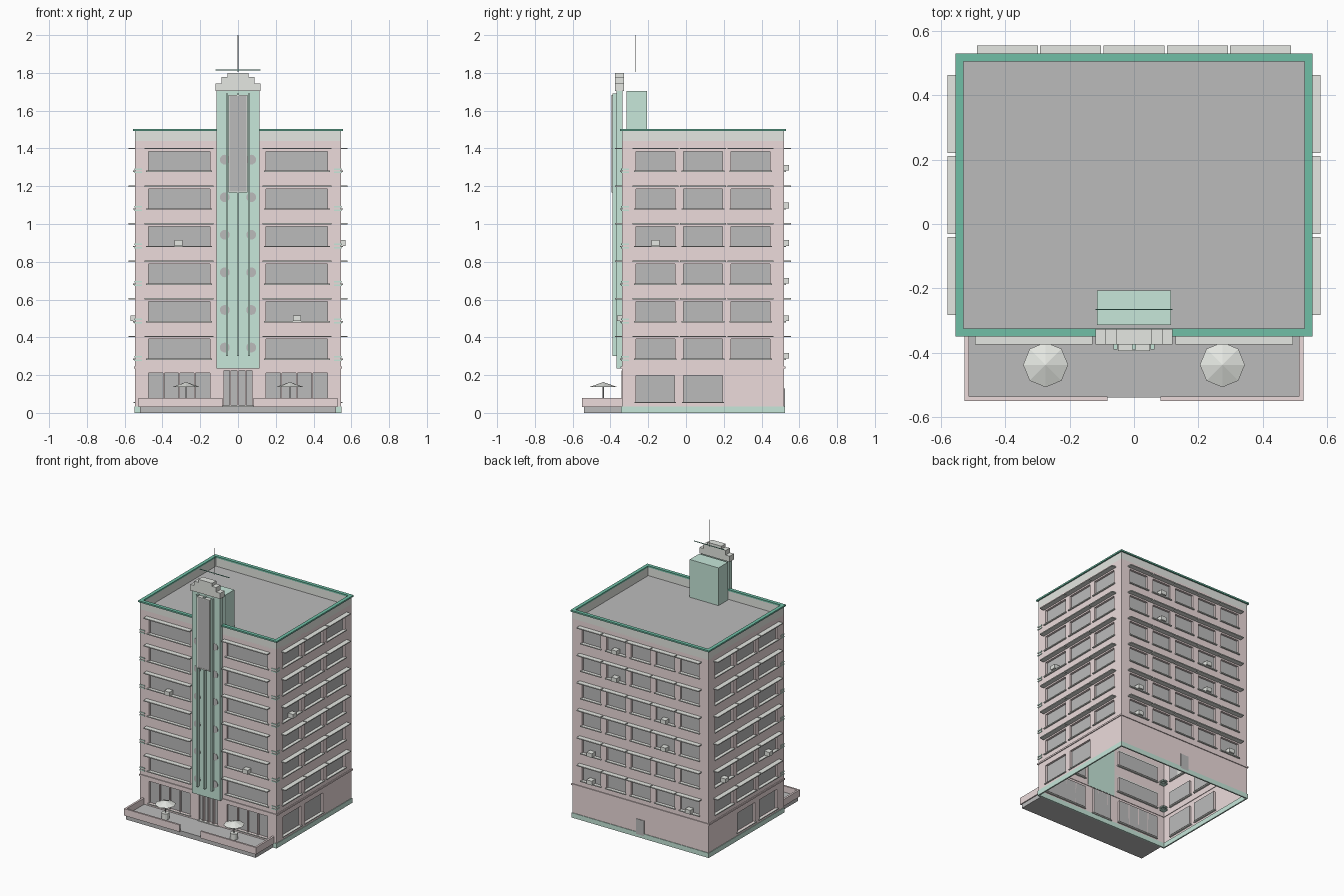
import bpy, bmesh, math
from mathutils import Vector, Matrix

if "Cube" in bpy.data.objects:
    bpy.data.objects.remove(bpy.data.objects["Cube"])

CY, HX, HY = 0.09, 0.545, 0.43          # body centre y and half sizes
FLOORS = [0.286 + 0.199 * k for k in range(6)]


def mat(name, col):
    m = bpy.data.materials.new(name)
    m.diffuse_color = (*col, 1)
    m.use_nodes = True
    m.node_tree.nodes["Principled BSDF"].inputs["Base Color"].default_value = m.diffuse_color
    return m


PINK = mat("pink_plaster", (0.84, 0.71, 0.71))
MINT = mat("mint_plaster", (0.57, 0.80, 0.70))
GREEN = mat("green_trim", (0.16, 0.52, 0.38))
PALE = mat("pale_stone", (0.78, 0.80, 0.76))
GREY = mat("grey_glass", (0.5, 0.5, 0.5))


def finish(name, bm, *mats):
    me = bpy.data.meshes.new(name)
    bm.to_mesh(me)
    bm.free()
    ob = bpy.data.objects.new(name, me)
    for m in mats:
        me.materials.append(m)
    bpy.context.collection.objects.link(ob)
    return ob


def boxes(name, items, *mats):
    """One object from boxes given as (x0, x1, y0, y1, z0, z1)."""
    bm = bmesh.new()
    for x0, x1, y0, y1, z0, z1 in items:
        mid = Vector((x0 + x1, y0 + y1, z0 + z1)) / 2
        size = (abs(x1 - x0), abs(y1 - y0), abs(z1 - z0), 1)
        bmesh.ops.create_cube(bm, size=1, matrix=Matrix.Translation(mid) @ Matrix.Diagonal(size))
    return finish(name, bm, *mats)


def ring(name, grow, inner, z0, z1, m):
    """Rectangular frame around the body; grow and inner are offsets from the wall."""
    bm = bmesh.new()
    loops = []
    for off, z in ((grow, z0), (grow, z1), (inner, z1), (inner, z0)):
        a, b = HX + off, HY + off
        loops.append([bm.verts.new((x, CY + y, z)) for x, y in ((-a, -b), (a, -b), (a, b), (-a, b))])
    for i in range(4):
        p, q = loops[i], loops[(i + 1) % 4]
        for j in range(4):
            k = (j + 1) % 4
            bm.faces.new((p[j], p[k], q[k], q[j]))
    return finish(name, bm, m)


def rods(name, items, m, segs=8):
    """Cones and cylinders given as (x, y, z0, z1, r0, r1, axis)."""
    bm = bmesh.new()
    for x, y, z0, z1, r0, r1, axis in items:
        if axis == "y":   # here y is the mid depth, z0 the height, z1 the thickness
            M = Matrix.Translation((x, y, z0)) @ Matrix.Rotation(math.pi / 2, 4, "X")
            h = z1
        else:
            M, h = Matrix.Translation((x, y, (z0 + z1) / 2)), z1 - z0
        bmesh.ops.create_cone(bm, cap_ends=True, segments=segs, radius1=r0, radius2=r1, depth=h, matrix=M)
    return finish(name, bm, m)


class Side:
    """One facade: u runs along the wall, d outwards from it."""

    def __init__(self, name, nx, ny):
        self.name = name
        self.n, self.u = Vector((nx, ny, 0)), Vector((-ny, nx, 0))
        self.half, self.off = (HX, HY) if ny else (HY, HX)

    def pt(self, u, z, d=0):
        return Vector((0, CY, z)) + self.u * u + self.n * (self.off + d)

    def box(self, u0, u1, z0, z1, d0, d1):
        a, b = self.pt(u0, z0, d0), self.pt(u1, z1, d1)
        return (a.x, b.x, a.y, b.y, z0, z1)

    def wall(self, holes, depth=0.015):
        us = sorted({-self.half, self.half, *(round(h[i], 4) for h in holes for i in (0, 1))})
        zs = sorted({0, 1.44, *(round(h[i], 4) for h in holes for i in (2, 3))})
        bm = bmesh.new()

        def quad(pts, mi=0):
            bm.faces.new([bm.verts.new(p) for p in pts]).material_index = mi
        for u0, u1 in zip(us, us[1:]):
            for z0, z1 in zip(zs, zs[1:]):
                um, zm = (u0 + u1) / 2, (z0 + z1) / 2
                if not any(h[0] < um < h[1] and h[2] < zm < h[3] for h in holes):
                    quad([self.pt(u0, z0), self.pt(u1, z0), self.pt(u1, z1), self.pt(u0, z1)])
        for u0, u1, z0, z1 in holes:
            c = [(u0, z0), (u1, z0), (u1, z1), (u0, z1)]
            quad([self.pt(*p, -depth) for p in c], 1)
            for i in range(4):
                p, q = c[i], c[(i + 1) % 4]
                quad([self.pt(*p), self.pt(*q), self.pt(*q, -depth), self.pt(*p, -depth)])
        bmesh.ops.remove_doubles(bm, verts=bm.verts, dist=1e-5)
        finish(self.name + "_wall", bm, PINK, GREY)


front, right = Side("front", 0, -1), Side("right", 1, 0)
back, left = Side("back", 0, 1), Side("left", -1, 0)

# Facades: side, window centres, window/awning/sill widths, ground openings, cooling units (u, floor)
side_u = [-0.252, 0, 0.252]
ground = lambda cs: [(c - 0.102, c + 0.102, 0.058, 0.197) for c in cs]
shop = [(-0.475, -0.148, 0.053, 0.212), (-0.075, 0.075, 0.04, 0.225), (0.148, 0.475, 0.053, 0.212)]
facades = [
    (front, [-0.3115, 0.3115], 0.327, 0.366, 0.35, shop, [(-0.315, 3), (0.312, 1)]),
    (right, side_u, 0.205, 0.243, 0.225, ground([-0.252, 0]), [(-0.252, 3)]),
    (back, [0.197 * i for i in range(-2, 3)], 0.15, 0.19, 0.165, [],
     [(-0.197, 5), (-0.197, 4), (0.197, 3), (0.197, 2), (-0.394, 1), (-0.394, 0), (0.394, 0)]),
    (left, side_u, 0.205, 0.243, 0.225, ground([0, 0.252]), [(-0.252, 1), (0.252, 1)]),
]
awnings, sills, units = [], [], []
for s, cs, w, aw, sw, low, acs in facades:
    s.wall([(c - w / 2, c + w / 2, z, z + 0.104) for c in cs for z in FLOORS] + low)
    for z in FLOORS:
        for c in cs:
            awnings.append(s.box(c - aw / 2, c + aw / 2, z + 0.115, z + 0.122, 0, 0.035))
            sills.append(s.box(c - sw / 2, c + sw / 2, z - 0.006, z + 0.001, -0.012, 0.01))
    for u0, u1, z0, z1 in low:
        sills.append(s.box(u0 - 0.008, u1 + 0.008, z0 - 0.006, z0, -0.012, 0.008))
    for u, k in acs:
        units.append(s.box(u - 0.021, u + 0.021, FLOORS[k] + 0.001, FLOORS[k] + 0.031, -0.015, 0.025))
boxes("window_awnings", awnings, PALE)
boxes("window_sills", sills, PALE)
boxes("cooling_units", units, PALE)

# Shopfront mullions, entrance leaves and back door
bars = [front.box(s * c - 0.004, s * c + 0.004, 0.053, 0.212, -0.015, -0.003)
        for s in (-1, 1) for c in (0.23, 0.312, 0.394)]
bars += [front.box(c - 0.004, c + 0.004, 0.04, 0.225, -0.015, 0.002) for c in (-0.04, 0, 0.04)]
boxes("shopfront_mullions", bars, PINK)
boxes("back_door", [back.box(-0.032, 0.032, 0.02, 0.13, -0.002, 0.004)], GREY)

# Horizontal trims, parapet and roof
ring("base_trim", 0.004, -0.006, 0, 0.035, MINT)
ring("ground_floor_band", 0.006, -0.004, 0.235, 0.246, PINK)
ring("parapet", 0, -0.015, 1.43, 1.492, PALE)
ring("cornice", 0.01, -0.015, 1.492, 1.503, GREEN)
boxes("roof_deck", [(-0.535, 0.535, CY - 0.42, CY + 0.42, 1.425, 1.432)], GREY)

# Small corner stripes on the front corners
boxes("corner_stripes", [(s * 0.507, s * 0.549, -0.344, -0.302, z + dz, z + dz + 0.008)
                         for s in (-1, 1) for z in FLOORS for dz in (-0.012, 0.006)], MINT)

# Front tower with portholes, fins and sign panel
boxes("tower_slab", [(-0.113, 0.113, -0.367, -0.335, 0.236, 1.705)], MINT)
rods("tower_portholes", [(s * 0.07, -0.367, z + 0.06, 0.004, 0.026, 0.026, "y")
                         for s in (-1, 1) for z in FLOORS], GREY, 20)
boxes("tower_fins", [(x - 0.006, x + 0.006, -0.39, -0.36, 0.3, 1.69) for x in (-0.058, 0, 0.058)], MINT)
boxes("sign_panel", [(-0.047, 0.047, -0.393, -0.36, 1.17, 1.68)], GREY)
boxes("sign_border", [(-0.05, -0.044, -0.395, -0.36, 1.167, 1.683), (0.044, 0.05, -0.395, -0.36, 1.167, 1.683),
                      (-0.05, 0.05, -0.395, -0.36, 1.677, 1.683), (-0.05, 0.05, -0.395, -0.36, 1.167, 1.173)], PALE)
boxes("tower_cap", [(-0.12, 0.12, -0.375, -0.327, 1.703, 1.745), (-0.088, 0.088, -0.375, -0.327, 1.745, 1.778),
                    (-0.055, 0.055, -0.375, -0.327, 1.778, 1.8)], PALE)

# Rooftop room and antenna
boxes("rooftop_room", [(-0.115, 0.115, -0.315, -0.207, 1.43, 1.705)], MINT)
rods("antenna_mast", [(0, -0.266, 1.806, 2.0, 0.002, 0.002, "z")], GREY)
boxes("antenna_bar", [(-0.12, 0.12, -0.268, -0.264, 1.813, 1.817)], GREEN)

# Terrace with low wall
boxes("terrace_floor", [(-0.52, 0.52, -0.54, -0.335, 0, 0.035)], GREY)
walls = []
for s in (-1, 1):
    walls += [(s * 0.528, s * 0.083, -0.55, -0.537, 0.03, 0.08), (s * 0.528, s * 0.514, -0.55, -0.338, 0.03, 0.08)]
boxes("terrace_wall", walls, PINK)

# Parasols and tables
rods("parasol_canopies", [(s * 0.275, -0.438, 0.138, 0.163, 0.07, 0.001, "z") for s in (-1, 1)], PALE)
rods("parasol_poles", [(s * 0.275, -0.438, 0.035, 0.14, 0.003, 0.003, "z") for s in (-1, 1)], GREY)
rods("terrace_tables", [(s * 0.275, -0.438, 0.035, 0.078, 0.026, 0.026, "z") for s in (-1, 1)], PALE, 12)
